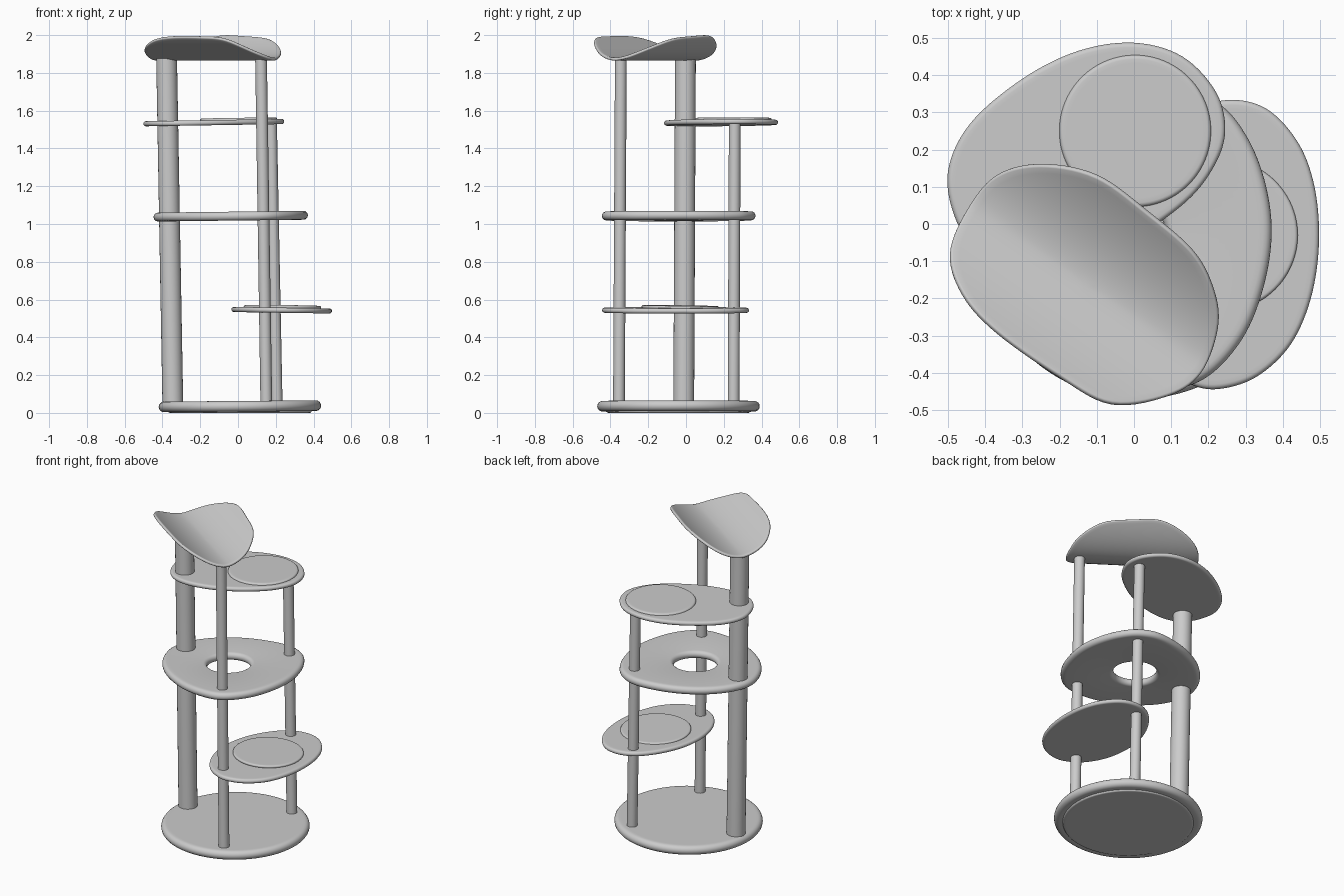
import bpy, bmesh, math
from mathutils import Vector

if "Cube" in bpy.data.objects:
    bpy.data.objects.remove(bpy.data.objects["Cube"])

mat = bpy.data.materials.new("light grey")
mat.diffuse_color = (0.6, 0.6, 0.6, 1)
mat.use_nodes = True
mat.node_tree.nodes["Principled BSDF"].inputs["Base Color"].default_value = mat.diffuse_color


def finish(name, bm, angle=40):
    bmesh.ops.recalc_face_normals(bm, faces=bm.faces)
    me = bpy.data.meshes.new(name)
    bm.to_mesh(me)
    bm.free()
    ob = bpy.data.objects.new(name, me)
    bpy.context.collection.objects.link(ob)
    me.materials.append(mat)
    bpy.ops.object.select_all(action='DESELECT')
    ob.select_set(True)
    bpy.context.view_layer.objects.active = ob
    bpy.ops.object.shade_smooth_by_angle(angle=math.radians(angle))
    return ob


def spline(pts, steps=7):
    """Closed smooth curve through the points."""
    out, n = [], len(pts)
    for i in range(n):
        a, b, c, d = (Vector(pts[(i + k) % n]) for k in (-1, 0, 1, 2))
        for s in range(steps):
            t = s / steps
            out.append(0.5 * (2 * b + (c - a) * t + (2 * a - 5 * b + 4 * c - d) * t * t
                              + (3 * b - a - 3 * c + d) * t ** 3))
    return out


def circle(cx, cy, r, n=96):
    return [Vector((cx + r * math.cos(2 * math.pi * i / n),
                    cy + r * math.sin(2 * math.pi * i / n))) for i in range(n)]


def centre(pts):
    return Vector(((min(p.x for p in pts) + max(p.x for p in pts)) / 2,
                   (min(p.y for p in pts) + max(p.y for p in pts)) / 2))


def bridge(bm, a, b):
    n = len(a)
    for i in range(n):
        bm.faces.new((a[i], a[(i + 1) % n], b[(i + 1) % n], b[i]))


def plate(name, outline, z0, z1, hole=0, sx=0, sy=0):
    """Flat board with rounded rim, optional round hole, slight tilt sx, sy."""
    bm = bmesh.new()
    c, h = centre(outline), (z1 - z0) / 2
    zm = (z0 + z1) / 2

    def ring(inset, z, inner=False):
        vs = []
        for p in outline:
            d = p - c
            r = d.length
            q = c + d / r * ((hole + inset) if inner else (r - inset))
            vs.append(bm.verts.new((q.x, q.y, z + sx * (q.x - c.x) + sy * (q.y - c.y))))
        return vs

    arc = [(h * (1 - math.cos(t)), zm + h * math.sin(t))
           for t in (math.pi * (i / 8 - 0.5) for i in range(9))]
    rings = [ring(h + 0.012, z0)] + [ring(d, z) for d, z in arc] + [ring(h + 0.012, z1)]
    if hole:
        rings += [ring(d, z, True) for d, z in reversed(arc)]
        rings.append(rings[0])
    for a, b in zip(rings, rings[1:]):
        bridge(bm, a, b)
    if not hole:
        bm.faces.new(rings[0])
        bm.faces.new(rings[-1])
    return finish(name, bm)


def post(name, p0, p1, r, n=40):
    bm = bmesh.new()
    rings = [[bm.verts.new((v.x, v.y, p[2])) for v in circle(p[0], p[1], r, n)] for p in (p0, p1)]
    bridge(bm, *rings)
    for r_ in rings:
        bm.faces.new(r_)
    return finish(name, bm)


# base board and underside pad
plate("base", circle(0.01, -0.04, 0.43), 0.007, 0.063, sx=0.008)
plate("base_pad", circle(0.01, -0.04, 0.38), 0.0, 0.02)

# posts, leaning slightly
post("thick_post", (-0.345, -0.012, 0.04), (-0.378, -0.003, 1.875), 0.055)
post("front_post", (0.15, -0.355, 0.04), (0.122, -0.345, 1.875), 0.031)
post("back_post", (0.205, 0.252, 0.04), (0.175, 0.258, 1.535), 0.031)

# low oval shelf with round cushion
low = spline([(0.497, -0.05), (0.485, 0.1), (0.44, 0.22), (0.355, 0.31), (0.25, 0.333),
              (0.145, 0.295), (0.05, 0.19), (-0.015, 0.05), (-0.035, -0.1), (-0.01, -0.25),
              (0.06, -0.37), (0.15, -0.43), (0.23, -0.443), (0.33, -0.41), (0.42, -0.325), (0.475, -0.2)])
plate("low_shelf", low, 0.53, 0.557, sx=-0.015)
plate("low_cushion", circle(0.235, -0.03, 0.205), 0.55, 0.568, sx=-0.01, sy=-0.015)

# middle shelf, rounded triangle with a hole
mid = spline([(0.37, -0.02), (0.35, 0.12), (0.3, 0.24), (0.225, 0.325), (0.1, 0.368), (-0.1, 0.335),
              (-0.27, 0.25), (-0.395, 0.12), (-0.447, -0.03), (-0.4, -0.19), (-0.28, -0.325),
              (-0.1, -0.42), (0.07, -0.445), (0.19, -0.415), (0.29, -0.31), (0.348, -0.17)])
plate("middle_shelf", mid, 1.018, 1.065, hole=0.125, sx=0.012)

# high oval shelf with round cushion
high = spline([(0.245, 0.25), (0.22, 0.355), (0.13, 0.45), (0, 0.487), (-0.15, 0.465), (-0.3, 0.39),
               (-0.44, 0.27), (-0.5, 0.14), (-0.478, 0.01), (-0.41, -0.08), (-0.3, -0.115),
               (-0.15, -0.098), (0, -0.038), (0.14, 0.06), (0.215, 0.155)])
plate("high_shelf", high, 1.523, 1.55, sx=0.016)
plate("high_cushion", circle(0.003, 0.25, 0.204), 1.54, 1.562, sx=0.016)

# saddle-shaped bed: low along the line of the two posts, sides curled up
rim = spline([(-0.494, -0.08), (-0.46, -0.19), (-0.37, -0.29), (-0.2, -0.41), (-0.06, -0.483),
              (0.09, -0.462), (0.18, -0.4), (0.225, -0.28), (0.215, -0.18), (0.16, -0.075),
              (0.04, 0.03), (-0.1, 0.13), (-0.25, 0.16), (-0.37, 0.13), (-0.45, 0.035)])
c = Vector((-0.13, -0.17))
across = Vector((0.568, 0.823))
bm = bmesh.new()


def bed_z(q):
    v = abs((q - c).dot(across) - 0.012)
    return 1.873 + 0.12 * (v / 0.253) ** 1.7


rings = []
for k in range(1, 17):
    pts = [c + (p - c) * k / 16 for p in rim]
    rings.append([bm.verts.new((q.x, q.y, bed_z(q))) for q in pts])
for a, b in zip(rings, rings[1:]):
    bridge(bm, a, b)
mid_v = bm.verts.new((c.x, c.y, bed_z(c)))
for i in range(len(rim)):
    bm.faces.new((mid_v, rings[0][i], rings[0][(i + 1) % len(rim)]))
bed = finish("curved_bed", bm, 60)
sol = bed.modifiers.new("thickness", 'SOLIDIFY')
sol.thickness = 0.016
sol.offset = 0
bev = bed.modifiers.new("soft_rim", 'BEVEL')
bev.width = 0.006
bev.segments = 3
bev.limit_method = 'ANGLE'
bev.angle_limit = math.radians(50)
